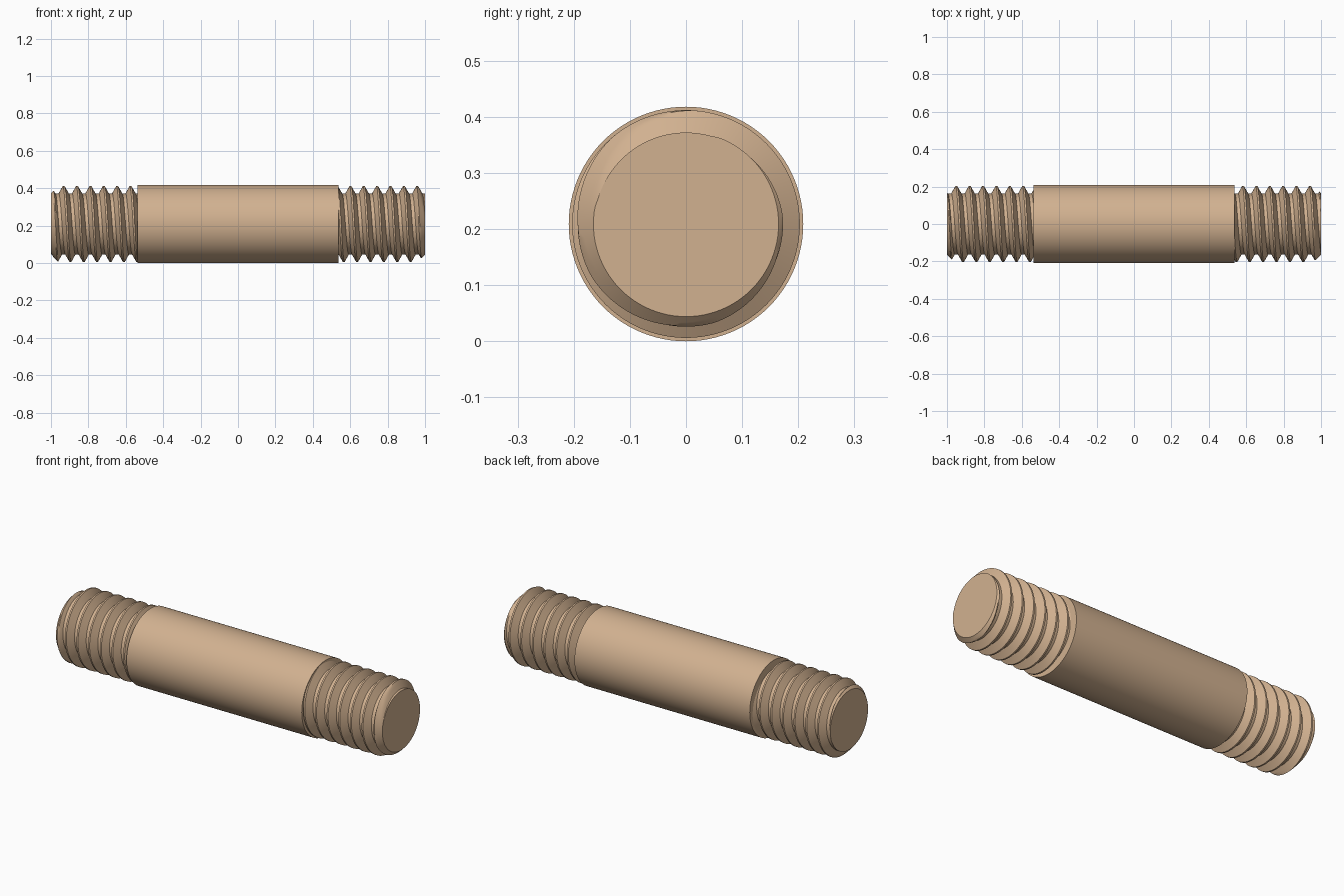
import bpy, bmesh, math

if "Cube" in bpy.data.objects:
    bpy.data.objects.remove(bpy.data.objects["Cube"])

BODY_R, HALF_BODY = 0.209, 0.537
ROOT_R, CREST_R = 0.163, 0.203
PITCH, SEGS = 0.0715, 96
CREST_HALF = PITCH / 16          # half width of the crest flat
ROOT_START = PITCH * 3 / 8       # distance from crest centre to the root flat

tan = bpy.data.materials.new("tan_metal")
tan.diffuse_color = (0.64, 0.44, 0.28, 1)
tan.use_nodes = True
tan.node_tree.nodes["Principled BSDF"].inputs["Base Color"].default_value = tan.diffuse_color


def finish(bm, name):
    bmesh.ops.recalc_face_normals(bm, faces=bm.faces)
    mesh = bpy.data.meshes.new(name)
    bm.to_mesh(mesh)
    bm.free()
    mesh.materials.append(tan)
    obj = bpy.data.objects.new(name, mesh)
    bpy.context.collection.objects.link(obj)
    obj.location.z = BODY_R
    bpy.ops.object.select_all(action='DESELECT')
    obj.select_set(True)
    bpy.context.view_layer.objects.active = obj
    bpy.ops.object.shade_smooth_by_angle(angle=math.radians(28))
    return obj


def thread_radius(x, crest):
    """Trapezoid thread profile, cut by the 45 degree end chamfer."""
    d = abs((x - crest + PITCH / 2) % PITCH - PITCH / 2)
    t = min(max((d - CREST_HALF) / (ROOT_START - CREST_HALF), 0), 1)
    r = CREST_R + (ROOT_R - CREST_R) * t
    return min(r, ROOT_R + 0.002 + 1 - abs(x))


def thread(name, x0, x1, top_crest):
    """Right-handed helical thread; top_crest is a crest position at the top."""
    steps = 4
    flank = [CREST_HALF + (ROOT_START - CREST_HALF) * i / steps
             for i in range(steps + 1)]
    offsets = [-d for d in reversed(flank)] + flank
    turns = int((x1 - x0) / PITCH) + 3
    first = top_crest - PITCH * (math.ceil((top_crest - x0) / PITCH) + 2)
    bm = bmesh.new()
    columns = []
    for s in range(SEGS + 1):
        a = 2 * math.pi * s / SEGS
        crest = first + PITCH * s / SEGS
        column = []
        for k in range(turns + 2):
            for off in offsets:
                x = min(max(crest + k * PITCH + off, x0), x1)
                r = thread_radius(x, crest)
                column.append(bm.verts.new(
                    (x, -r * math.sin(a), r * math.cos(a))))
        columns.append(column)
    for c0, c1 in zip(columns, columns[1:]):
        for i in range(len(c0) - 1):
            bm.faces.new((c0[i], c0[i + 1], c1[i + 1], c1[i]))
    # Weld the helix seam and the collapsed rows at both ends, then cap
    bmesh.ops.remove_doubles(bm, verts=bm.verts, dist=1e-5)
    bmesh.ops.dissolve_degenerate(bm, edges=bm.edges, dist=1e-6)
    bmesh.ops.holes_fill(
        bm, edges=[e for e in bm.edges if e.is_boundary], sides=0)
    return finish(bm, name)


# Plain shank in the middle
bm = bmesh.new()
bmesh.ops.create_cone(bm, cap_ends=True, segments=SEGS, radius1=BODY_R,
                      radius2=BODY_R, depth=2 * HALF_BODY)
for v in bm.verts:
    v.co = (v.co.z, v.co.x, v.co.y)
finish(bm, "shank")

# Threaded ends
thread("left_thread", -1.0, -0.53, -0.932)
thread("right_thread", 0.53, 1.0, 0.601)
